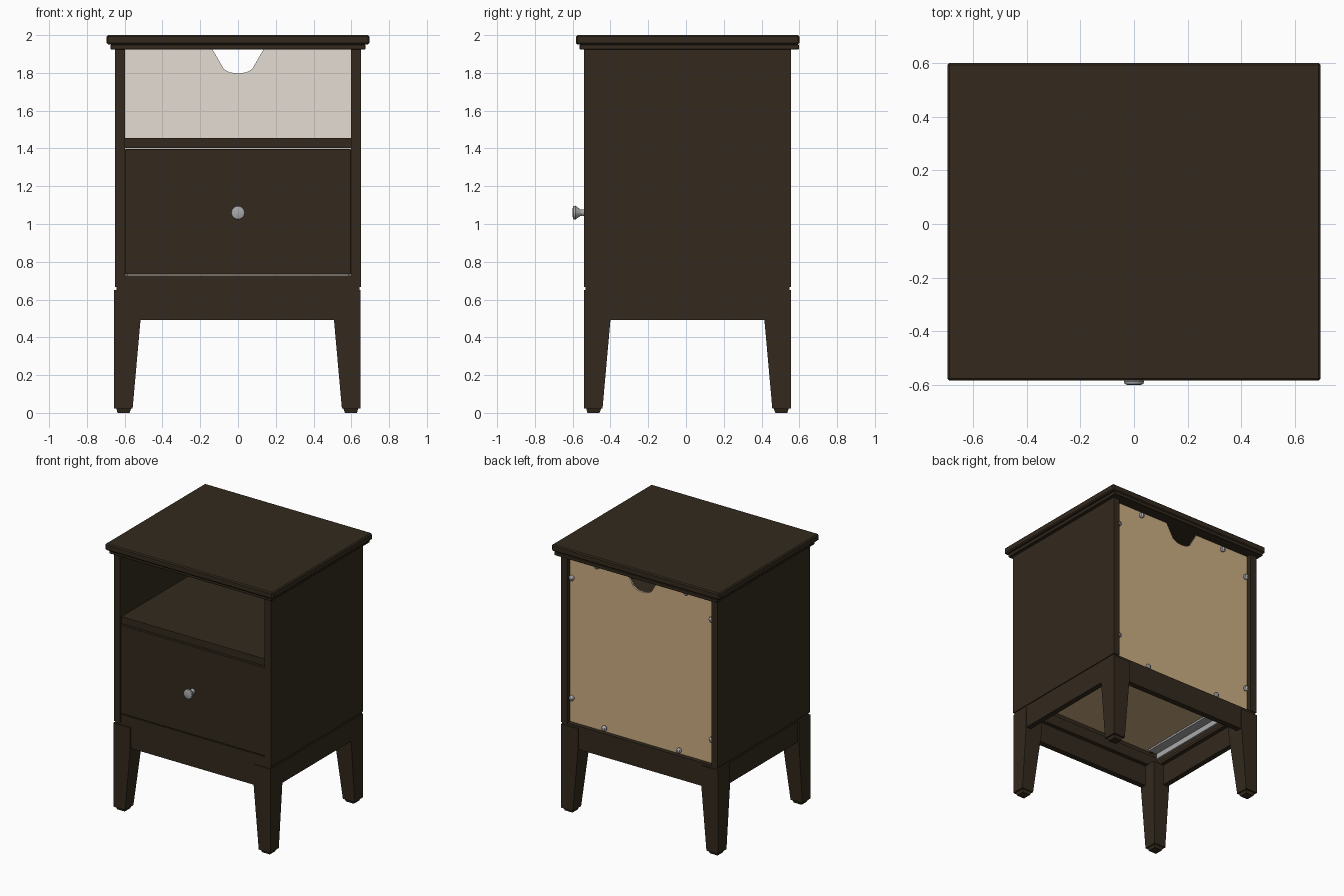
import bpy, bmesh, math
from mathutils import Matrix

if "Cube" in bpy.data.objects:
    bpy.data.objects.remove(bpy.data.objects["Cube"])


def material(name, rgb):
    m = bpy.data.materials.new(name)
    m.diffuse_color = (*rgb, 1)
    m.use_nodes = True
    m.node_tree.nodes["Principled BSDF"].inputs["Base Color"].default_value = m.diffuse_color
    return m


DARK = material("dark_brown_wood", (0.033, 0.0225, 0.0125))
TAN = material("raw_board_tan", (0.60, 0.42, 0.225))
PALE = material("pale_grey_board", (0.78, 0.72, 0.65))
METAL = material("grey_metal", (0.40, 0.40, 0.40))


def finish(name, bm, mats, bevel=0):
    bmesh.ops.recalc_face_normals(bm, faces=bm.faces)
    me = bpy.data.meshes.new(name)
    bm.to_mesh(me)
    bm.free()
    ob = bpy.data.objects.new(name, me)
    bpy.context.collection.objects.link(ob)
    for m in mats:
        me.materials.append(m)
    if bevel:
        mod = ob.modifiers.new("bevel", 'BEVEL')
        mod.width = bevel
        mod.segments = 1
    return ob


def box(name, x, y, z, mat=DARK, bevel=0):
    bm = bmesh.new()
    bmesh.ops.create_cube(bm, size=1)
    for v in bm.verts:
        v.co = [a + (c + 0.5) * (b - a) for c, (a, b) in zip(v.co, (x, y, z))]
    return finish(name, bm, [mat], bevel)


def loft(name, rings, mats, bevel=0):
    """Skin a stack of equal-sized vertex rings and cap both ends."""
    bm = bmesh.new()
    vs = [[bm.verts.new(p) for p in r] for r in rings]
    n = len(rings[0])
    for a, b in zip(vs, vs[1:]):
        for i in range(n):
            j = (i + 1) % n
            bm.faces.new((a[i], a[j], b[j], b[i]))
    bm.faces.new(vs[0])
    bm.faces.new(vs[-1])
    return finish(name, bm, mats, bevel)


# Table top: moulded slab over a thinner, smaller plate
box("top_slab", (-0.695, 0.695), (-0.583, 0.60), (1.95, 2.0), bevel=0.008)
box("top_moulding", (-0.675, 0.675), (-0.563, 0.598), (1.924, 1.95), bevel=0.003)

# Cabinet shell
for s, side in ((-1, "left"), (1, "right")):
    xs = sorted((s * 0.599, s * 0.65))
    box(side + "_side_panel", xs, (-0.54, 0.555), (0.666, 1.924))
box("shelf", (-0.599, 0.599), (-0.525, 0.505), (1.403, 1.456))
box("bottom_front_rail", (-0.599, 0.599), (-0.533, -0.46), (0.668, 0.727))
box("bottom_back_rail", (-0.599, 0.599), (0.465, 0.505), (0.668, 0.727))

# Back board with a cable notch: tan outside, pale inside
notch = [(0.135, 1.924), (0.075, 1.82), (0.045, 1.803), (0, 1.797),
         (-0.045, 1.803), (-0.075, 1.82), (-0.135, 1.924)]
outline = [(-0.599, 1.924), (-0.599, 0.668), (0.599, 0.668), (0.599, 1.924)] + notch
back = loft("back_board", [[(x, y, z) for x, z in outline] for y in (0.505, 0.517)],
            [PALE, TAN])
for p in back.data.polygons:
    p.material_index = 1 if p.normal.y > 0.9 else 0

# Screws around the back board
places = [(s * 0.58, z) for s in (-1, 1) for z in (0.85, 1.75)]
places += [(s * 0.31, 0.695) for s in (-1, 1)] + [(s * 0.37, 1.895) for s in (-1, 1)]
bm = bmesh.new()
for x, z in places:
    bmesh.ops.create_uvsphere(bm, u_segments=8, v_segments=6, radius=0.02,
                              matrix=Matrix.Translation((x, 0.526, z)))
finish("back_screws", bm, [METAL])

# Drawer
box("drawer_front", (-0.598, 0.598), (-0.535, -0.49), (0.733, 1.397), bevel=0.003)
for s, side in ((-1, "left"), (1, "right")):
    box("drawer_%s_side" % side, sorted((s * 0.55, s * 0.57)), (-0.49, 0.43), (0.77, 1.28))
    box("%s_slide_channel" % side, sorted((s * 0.585, s * 0.599)), (-0.455, 0.43),
        (0.715, 0.80), METAL)
    box("%s_slide_flange" % side, sorted((s * 0.515, s * 0.585)), (-0.455, 0.43),
        (0.755, 0.769), METAL)
box("drawer_back", (-0.55, 0.55), (0.41, 0.43), (0.77, 1.28))
base = box("drawer_bottom", (-0.55, 0.55), (-0.49, 0.41), (0.775, 0.787), TAN)
base.data.materials.append(PALE)
for p in base.data.polygons:
    p.material_index = 1 if p.normal.z > 0.9 else 0

# Knob, turned around the y axis
profile = [(-0.53, 0.021), (-0.548, 0.016), (-0.56, 0.018), (-0.586, 0.037),
           (-0.596, 0.035), (-0.60, 0.022)]
knob = loft("drawer_knob",
            [[(r * math.cos(i * math.pi / 6), y, 1.06 + r * math.sin(i * math.pi / 6))
              for i in range(12)] for y, r in profile], [METAL])
bpy.context.view_layer.objects.active = knob
knob.select_set(True)
bpy.ops.object.shade_smooth_by_angle(angle=math.radians(35))

# Recessed frame between cabinet and base
for s, a, b in ((-1, "left", "front"), (1, "right", "back")):
    box(a + "_frame_strip", sorted((s * 0.575, s * 0.643)), (-0.533, 0.548), (0.648, 0.668))
    y = (-0.533, -0.46) if s < 0 else (0.475, 0.548)
    box(b + "_frame_strip", (-0.575, 0.575), y, (0.648, 0.668))

# Base aprons
for s, side in ((-1, "left"), (1, "right")):
    box(side + "_apron", sorted((s * 0.605, s * 0.645)), (-0.41, 0.425), (0.493, 0.648))
box("front_apron", (-0.53, 0.53), (-0.533, -0.49), (0.493, 0.648))
box("back_apron", (-0.53, 0.53), (0.505, 0.548), (0.493, 0.648))

# Tapered legs: outer faces upright, inner faces slope, small chamfered foot
sections = [(0.0, 0.018, 0.082), (0.022, 0.012, 0.09), (0.0221, 0.0, 0.098),
            (0.493, 0.0, 0.14), (0.65, 0.0, 0.14)]
for sx, a in ((-1, "left"), (1, "right")):
    for sy, b in ((-1, "front"), (1, "back")):
        cx = -0.656 if sx < 0 else 0.648
        cy = -0.54 if sy < 0 else 0.555
        rings = [[(cx - sx * u, cy - sy * v, z)
                  for u, v in ((o, o), (w, o), (w, w), (o, w))] for z, o, w in sections]
        loft("%s_%s_leg" % (b, a), rings, [DARK])
